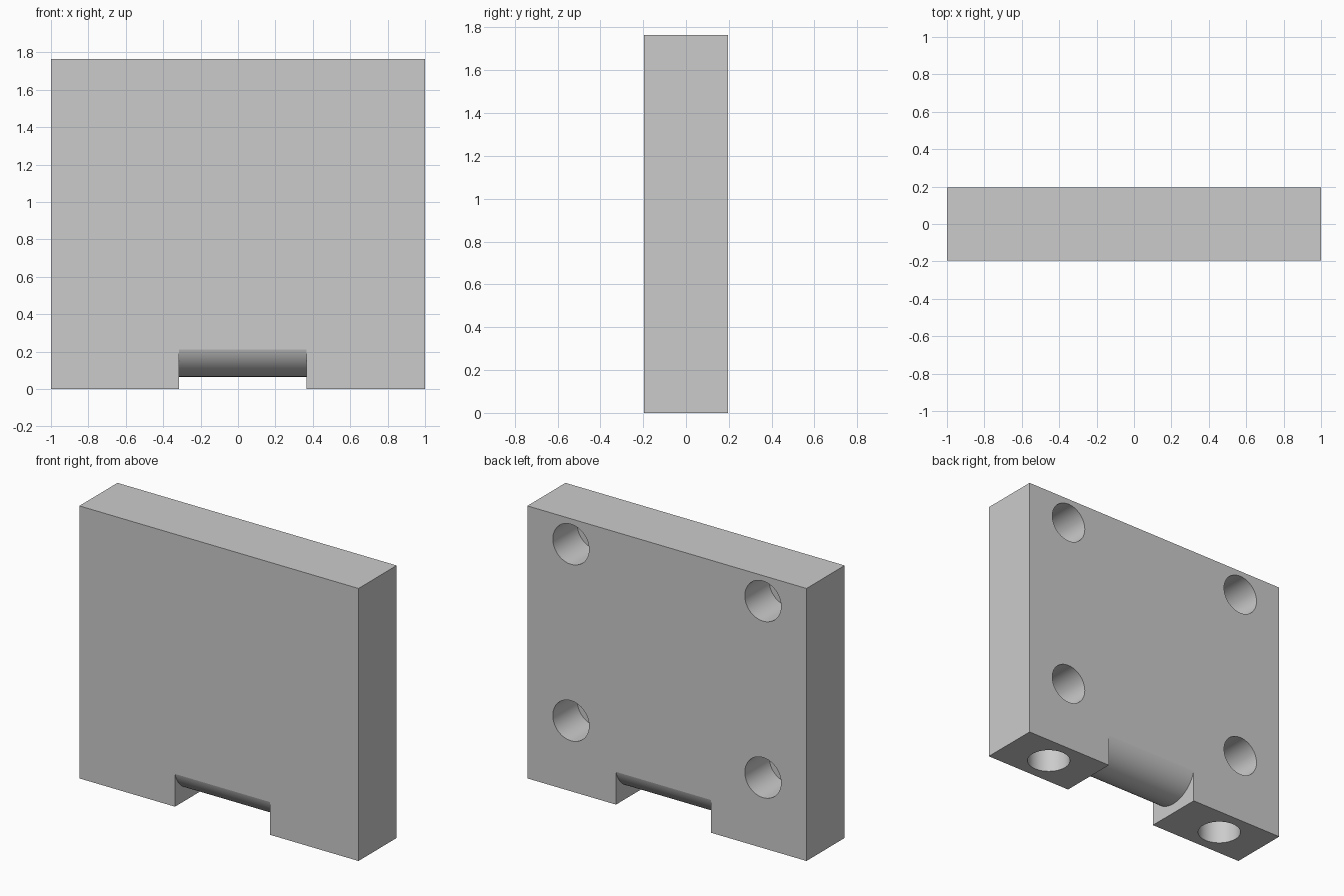
import bpy
import bmesh
from math import sin, cos, asin, pi, radians

if "Cube" in bpy.data.objects:
    bpy.data.objects.remove(bpy.data.objects["Cube"])

HALF_T = 0.195      # half the plate thickness
HEIGHT = 1.765
HOLE_R = 0.13
HOLE_DEPTH = 0.25


def to_object(name, bm):
    bmesh.ops.recalc_face_normals(bm, faces=bm.faces)
    mesh = bpy.data.meshes.new(name)
    bm.to_mesh(mesh)
    bm.free()
    obj = bpy.data.objects.new(name, mesh)
    bpy.context.collection.objects.link(obj)
    return obj


def carve(target, cutter):
    mod = target.modifiers.new("carve", 'BOOLEAN')
    mod.operation = 'DIFFERENCE'
    mod.solver = 'EXACT'
    mod.object = cutter
    bpy.context.view_layer.objects.active = target
    bpy.ops.object.modifier_apply(modifier=mod.name)
    bpy.data.objects.remove(cutter)


def drill(target, mouth, direction):
    """Flat-bottomed blind hole starting at mouth, running along direction."""
    over = 0.05
    length = HOLE_DEPTH + over
    centre = [m + d * (length / 2 - over) for m, d in zip(mouth, direction)]
    rot = (pi / 2, 0, 0) if direction[1] else (0, 0, 0)
    bpy.ops.mesh.primitive_cylinder_add(vertices=64, radius=HOLE_R, depth=length,
                                        location=centre, rotation=rot)
    cutter = bpy.context.object
    cutter.hide_render = True
    bpy.context.view_layer.update()
    carve(target, cutter)


# Plate body
bm = bmesh.new()
bmesh.ops.create_cube(bm, size=1)
bmesh.ops.scale(bm, vec=(2, 2 * HALF_T, HEIGHT), verts=bm.verts)
bmesh.ops.translate(bm, vec=(0, 0, HEIGHT / 2), verts=bm.verts)
plate = to_object("hinge_plate", bm)

# Notch in the lower edge, leaving a rounded underside
x0, x1, arc_r, arc_z = -0.315, 0.365, 0.203, 0.268
span = asin(0.2 / arc_r)
angles = [-span + 2 * span * i / 40 for i in range(41)]
profile = [(arc_r * sin(a), arc_z - arc_r * cos(a)) for a in angles]
profile += [(0.2, -0.1), (-0.2, -0.1)]
bm = bmesh.new()
face = bm.faces.new([bm.verts.new((x0, y, z)) for y, z in profile])
ext = bmesh.ops.extrude_face_region(bm, geom=[face], use_keep_orig=True)
bmesh.ops.translate(bm, vec=(x1 - x0, 0, 0),
                    verts=[v for v in ext["geom"] if isinstance(v, bmesh.types.BMVert)])
notch = to_object("notch_cutter", bm)
notch.hide_render = True
carve(plate, notch)

# Four mounting holes in the back, two pin holes in the bottom
for side in (-1, 1):
    for z in (0.457, 1.60):
        drill(plate, (side * 0.688, HALF_T, z), (0, -1, 0))
    drill(plate, (side * 0.683, 0, 0), (0, 0, 1))

# Smooth the curved walls, keep the edges crisp
bpy.ops.object.select_all(action='DESELECT')
plate.select_set(True)
bpy.context.view_layer.objects.active = plate
bpy.ops.object.shade_smooth_by_angle(angle=radians(12))
